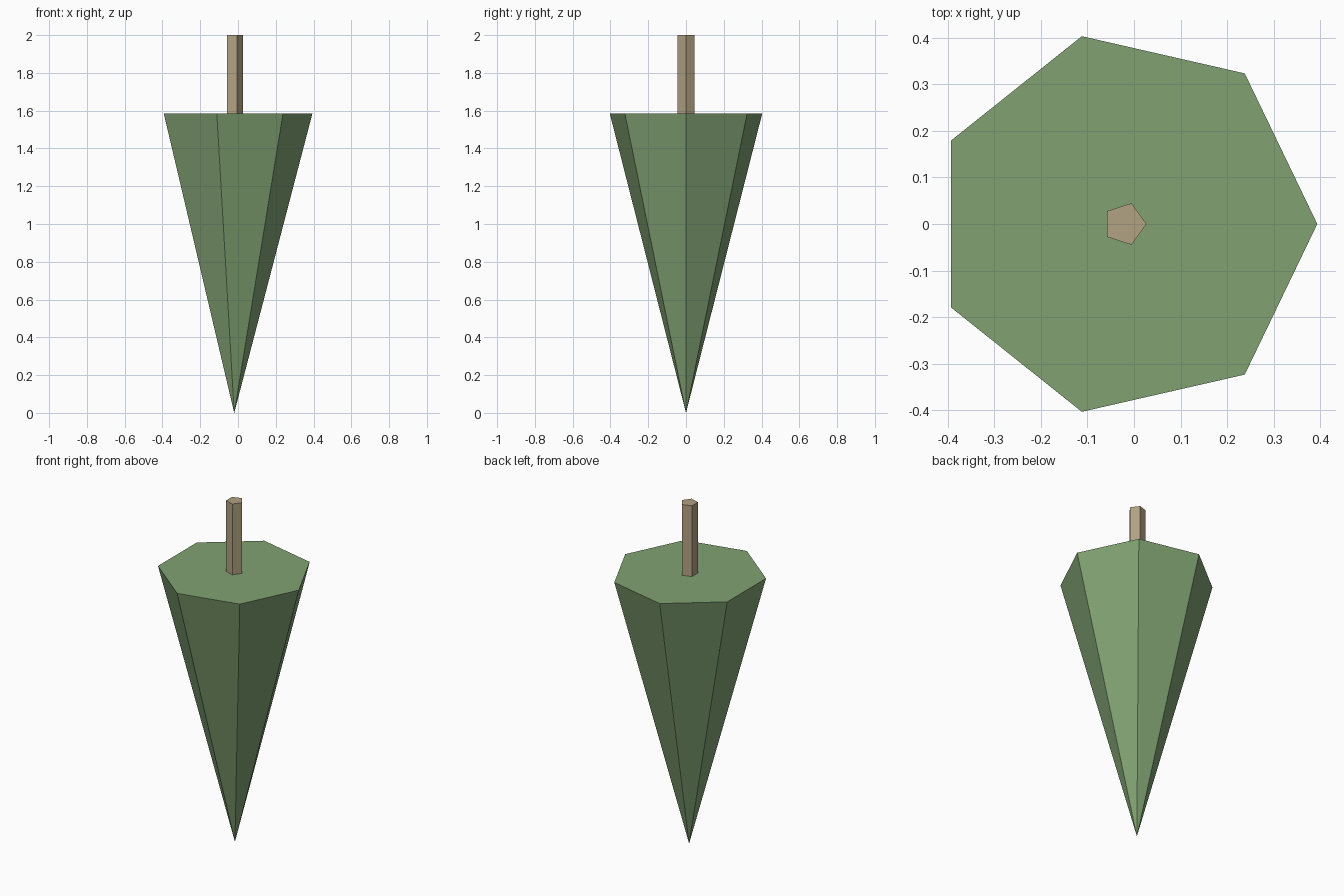
import bpy, bmesh
from math import cos, sin, tau

cube = bpy.data.objects.get("Cube")
if cube:
    bpy.data.objects.remove(cube, do_unlink=True)

AXIS_X = -0.02
CANOPY_TOP = 1.585


def make_material(name, rgb):
    mat = bpy.data.materials.new(name)
    mat.use_nodes = True
    mat.diffuse_color = (*rgb, 1)
    mat.node_tree.nodes["Principled BSDF"].inputs["Base Color"].default_value = (*rgb, 1)
    return mat


def make_solid(name, sides, radius, z_bottom, z_top, mat, pointed=False):
    """Flat-sided solid with one corner facing +x; pointed ones end in a tip below."""
    bm = bmesh.new()

    def ring(z):
        return [bm.verts.new((AXIS_X + radius * cos(tau * i / sides),
                              radius * sin(tau * i / sides), z)) for i in range(sides)]

    top = ring(z_top)
    bm.faces.new(top)
    if pointed:
        tip = bm.verts.new((AXIS_X, 0, z_bottom))
        for i in range(sides):
            bm.faces.new((tip, top[(i + 1) % sides], top[i]))
    else:
        bottom = ring(z_bottom)
        bm.faces.new(bottom[::-1])
        for i in range(sides):
            j = (i + 1) % sides
            bm.faces.new((bottom[i], bottom[j], top[j], top[i]))
    bmesh.ops.recalc_face_normals(bm, faces=bm.faces)
    mesh = bpy.data.meshes.new(name)
    bm.to_mesh(mesh)
    bm.free()
    mesh.materials.append(mat)
    obj = bpy.data.objects.new(name, mesh)
    bpy.context.collection.objects.link(obj)
    return obj


green = make_material("leaf green", (0.22, 0.36, 0.17))
brown = make_material("bark brown", (0.44, 0.36, 0.225))

# Seven-sided canopy tapering down to a point
make_solid("canopy", 7, 0.414, 0, CANOPY_TOP, green, pointed=True)

# Five-sided trunk standing on the flat canopy face
make_solid("trunk", 5, 0.047, CANOPY_TOP - 0.01, 2, brown)
